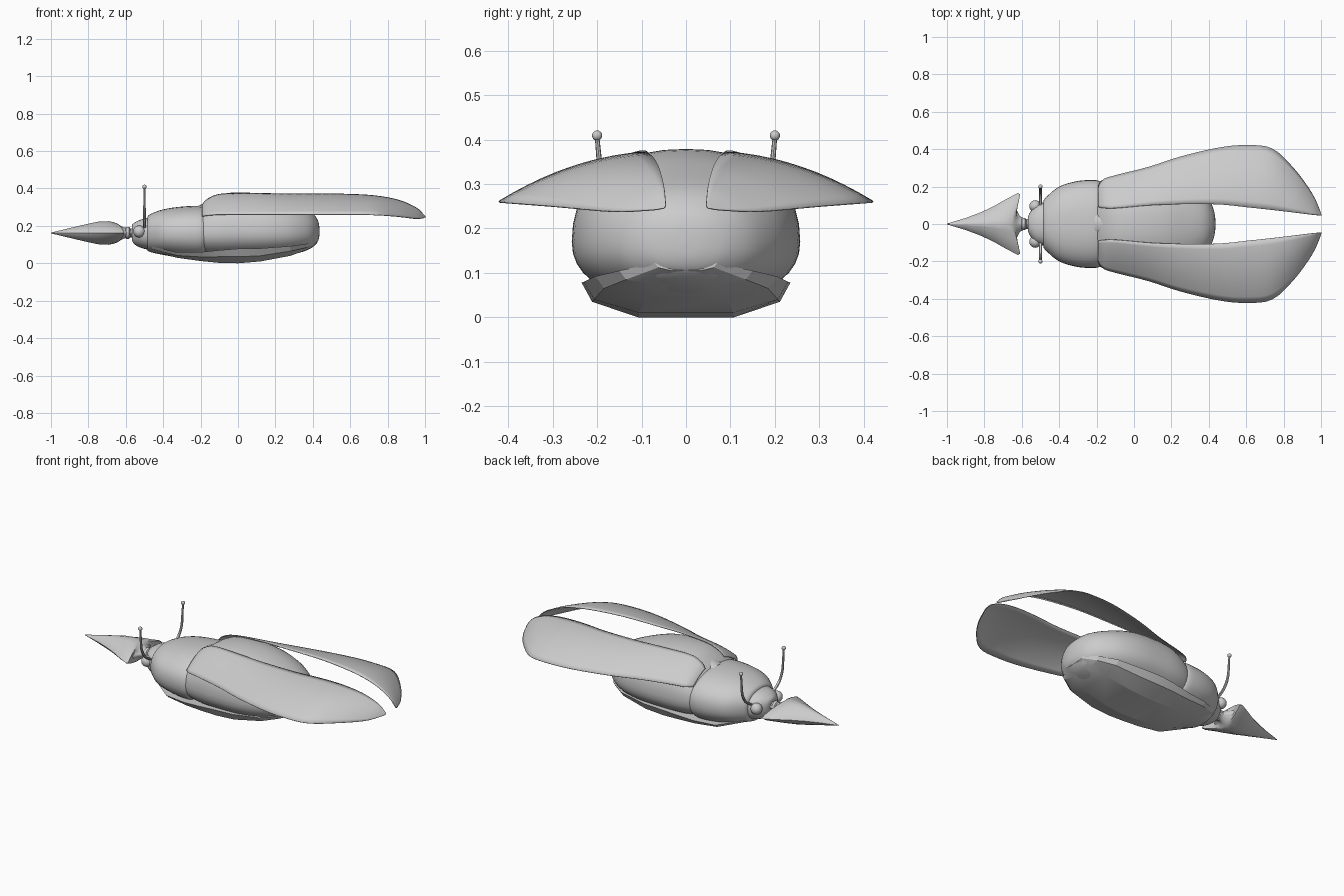
import bpy, bmesh
from math import sin, cos, pi, radians

if "Cube" in bpy.data.objects:
    bpy.data.objects.remove(bpy.data.objects["Cube"])


def finish(name, bm, angle=40):
    bmesh.ops.remove_doubles(bm, verts=bm.verts, dist=1e-5)
    bmesh.ops.recalc_face_normals(bm, faces=bm.faces)
    me = bpy.data.meshes.new(name)
    bm.to_mesh(me)
    bm.free()
    ob = bpy.data.objects.new(name, me)
    bpy.context.collection.objects.link(ob)
    bpy.ops.object.select_all(action='DESELECT')
    ob.select_set(True)
    bpy.context.view_layer.objects.active = ob
    bpy.ops.object.shade_smooth_by_angle(angle=radians(angle))
    return ob


def smooth(keys, n):
    """Catmull-Rom through rows of numbers, n steps per span."""
    out = []
    for i in range(len(keys) - 1):
        a, b = keys[max(i - 1, 0)], keys[i]
        c, d = keys[i + 1], keys[min(i + 2, len(keys) - 1)]
        for k in range(n):
            t = k / n
            out.append([0.5 * (2*q + (r - p)*t + (2*p - 5*q + 4*r - s)*t*t + (3*q - p - 3*r + s)*t**3)
                        for p, q, r, s in zip(a, b, c, d)])
    return out + [list(keys[-1])]


def loft(name, rings, closed=True, caps=True, angle=40):
    bm = bmesh.new()
    rows = [[bm.verts.new(p) for p in r] for r in rings]
    n = len(rows[0])
    for a, b in zip(rows, rows[1:]):
        for i in range(n if closed else n - 1):
            j = (i + 1) % n
            bm.faces.new((a[i], a[j], b[j], b[i]))
    if caps:
        bm.faces.new(rows[0])
        bm.faces.new(rows[-1])
    return finish(name, bm, angle)


def power(v, e):
    return abs(v) ** (2 / e) * (1 if v >= 0 else -1)


def oval(x, w, lo, hi, mid, n=40, e=2.25):
    """Cross-section with its widest level at mid."""
    ring = []
    for i in range(n):
        a = 2 * pi * i / n
        s = power(sin(a), e)
        ring.append((x, w * power(cos(a), e), mid + s * ((hi - mid) if s > 0 else (mid - lo))))
    return ring


def mirror_y(ob):
    ob.modifiers.new("Mirror", 'MIRROR').use_axis = (False, True, False)


# Rounded rear body: x, half width, low, high, widest level
abdomen = [(-.21, .19, .05, .27, .16), (-.19, .225, .04, .31, .165), (-.10, .25, .03, .366, .17),
           (.02, .257, .03, .379, .17), (.16, .252, .033, .365, .17), (.28, .222, .045, .328, .17),
           (.37, .165, .07, .29, .17), (.415, .105, .1, .25, .17), (.432, .05, .13, .215, .17),
           (.436, .005, .165, .175, .17)]
loft("abdomen", [oval(*r) for r in smooth(abdomen, 4)])

# Front body shield
thorax = [(-.485, .122, .07, .245, .165), (-.47, .143, .06, .262, .165), (-.40, .2, .045, .288, .165),
          (-.30, .23, .028, .303, .165), (-.20, .234, .022, .306, .165), (-.17, .215, .04, .29, .165)]
loft("thorax", [oval(*r) for r in smooth(thorax, 4)])

# Small triangular plate between the wing roots
scutellum = [(-.21, .07, .25, .308, .28), (-.17, .045, .25, .327, .28), (-.14, .004, .25, .345, .28)]
loft("scutellum", [oval(*r, n=12) for r in scutellum])

# Head
head = [(-.568, .025, .13, .2, .165), (-.56, .055, .108, .212, .165),
        (-.525, .1, .085, .232, .165), (-.47, .12, .07, .245, .165)]
loft("head", [oval(*r, n=28) for r in smooth(head, 3)])

# Faceted belly plate: x, half width, rim height, chamfer height, bottom height
belly = [(-.46, .12, .09, .078, .066), (-.33, .2, .06, .042, .03), (-.2, .218, .06, .034, .012),
         (-.1, .23, .07, .035, .002), (0, .235, .078, .035, 0), (.12, .23, .08, .04, .01),
         (.28, .205, .092, .065, .04), (.37, .15, .105, .085, .072), (.42, .07, .122, .112, .105)]
loft("belly", [[(x, s * w * k, z) for s, k, z in
                ((-1, 1, a), (-1, .9, b), (-1, .46, c), (1, .46, c), (1, .9, b), (1, 1, a))]
               for x, w, a, b, c in belly], angle=15)

# Spread wing covers: x, inner y, inner z, outer y, outer z
wing = [(-.19, .09, .315, .205, .25), (-.16, .085, .345, .24, .256), (-.09, .085, .37, .262, .26),
        (.08, .1, .374, .305, .26), (.25, .106, .371, .36, .26), (.45, .105, .37, .407, .26),
        (.6, .09, .369, .421, .26), (.74, .075, .36, .402, .258), (.86, .061, .337, .29, .249),
        (.95, .05, .298, .165, .238), (.99, .046, .262, .08, .241), (1, .045, .25, .05, .245)]
rings = []
for x, yi, zi, yo, zo in smooth(wing, 4):
    bulge = .07 * (yo - yi)
    rings.append([(min(x, 1), yi + (yo - yi) * t, zi + (zo - zi) * t + bulge * 4 * t * (1 - t))
                  for t in [k / 10 for k in range(11)]])
wings = loft("wing_covers", rings, closed=False, caps=False)
solid = wings.modifiers.new("Thickness", 'SOLIDIFY')
solid.thickness, solid.offset = .004, 0
mirror_y(wings)

# Barbed arrow-shaped horn: centre x, barb x, half width, half height
horn = [(-1, -1, .002, .002), (-.9, -.9, .032, .026), (-.82, -.82, .062, .045),
        (-.75, -.75, .095, .06), (-.69, -.685, .132, .063), (-.66, -.62, .166, .056),
        (-.645, -.608, .158, .05), (-.63, -.632, .085, .04), (-.61, -.61, .042, .03),
        (-.585, -.585, .028, .024), (-.55, -.55, .028, .024)]
rings = []
for cx, bx, w, h in horn:
    ring = []
    for i in range(16):
        c, s = cos(pi * i / 8), sin(pi * i / 8)
        y, z = power(c, 1.35), power(s, 1.35)
        ring.append((cx + (bx - cx) * abs(y), w * y, .162 + h * z))
    rings.append(ring)
loft("horn", rings, angle=50)

# Neck collar
loft("neck_collar", [oval(x, r, .163 - r, .163 + r, .163, n=20, e=2)
                     for x, r in ((-.605, .022), (-.598, .032), (-.582, .032), (-.575, .022))])


def ball(name, loc, r):
    bm = bmesh.new()
    bmesh.ops.create_uvsphere(bm, u_segments=16, v_segments=10, radius=r)
    bmesh.ops.translate(bm, verts=bm.verts, vec=loc)
    return finish(name, bm)


# Eyes and antenna knobs
mirror_y(ball("eyes", (-.528, .095, .17), .032))
mirror_y(ball("antenna_knobs", (-.5, .2, .409), .0115))

# Antenna stalks: y, z, radius
stalk = smooth([(.1, .19, .009), (.155, .225, .008), (.187, .28, .007), (.195, .35, .006), (.2, .405, .005)], 3)
stalks = loft("antenna_stalks", [[(-.5 + r * sin(pi * i / 4), y + r * cos(pi * i / 4), z - .3 * r * cos(pi * i / 4))
                                  for i in range(8)] for y, z, r in stalk])
mirror_y(stalks)
